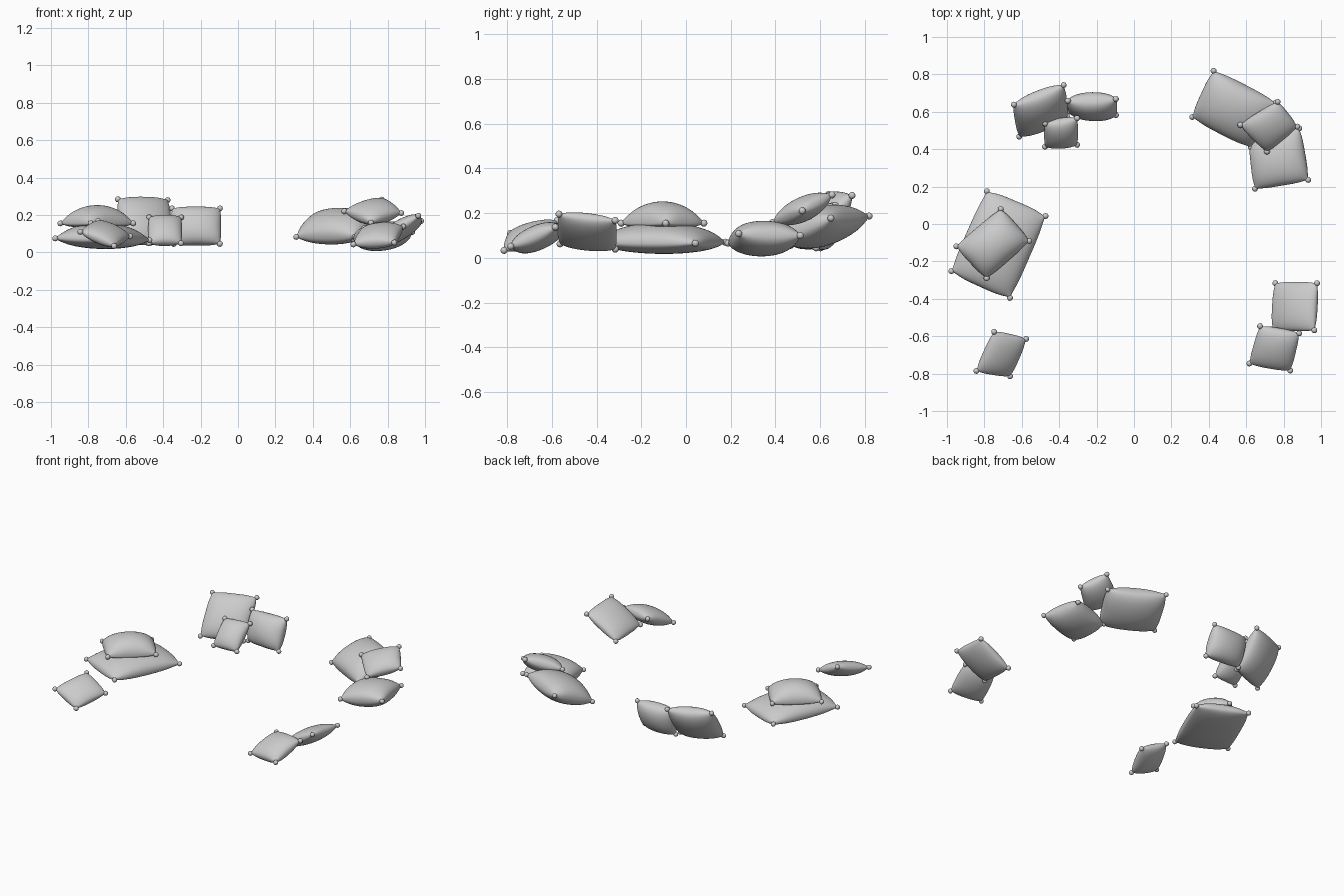
import bpy, bmesh
from math import sin, pi
from mathutils import Vector, Matrix

if "Cube" in bpy.data.objects:
    bpy.data.objects.remove(bpy.data.objects["Cube"])

N = 28  # grid divisions per pillow side


def pillow(name, corners, thick, dome=0.0):
    """Stuffed cushion spanning four corner points, given in ring order."""
    a, b, c, d = [Vector(p) for p in corners]
    mid = (a + b + c + d) / 4
    n = (b - a + c - d).cross(d - a + c - b).normalized()
    if n.z < 0:
        n = -n
    bm = bmesh.new()

    def pinch(t):  # full sides, tucked near the corners, ears at the tips
        return 1.0 - 0.10 * t ** 4 + 0.09 * t ** 16

    def side(sign, rim):
        grid = {}
        for i in range(N + 1):
            for j in range(N + 1):
                if rim and (i in (0, N) or j in (0, N)):
                    grid[i, j] = rim[i, j]
                    continue
                s = sin(pi / 2 * (2 * i / N - 1))
                t = sin(pi / 2 * (2 * j / N - 1))
                u, v = s * pinch(t), t * pinch(s)
                p = (a * (1 - u) * (1 - v) + b * (1 + u) * (1 - v)
                     + c * (1 + u) * (1 + v) + d * (1 - u) * (1 + v)) / 4
                q = max(0.0, (1 - s * s) * (1 - t * t))
                grid[i, j] = bm.verts.new(
                    p + n * (sign * thick / 2 * q ** 0.42 + dome * q ** 0.5))
        for i in range(N):
            for j in range(N):
                bm.faces.new((grid[i, j], grid[i + 1, j],
                              grid[i + 1, j + 1], grid[i, j + 1]))
        return grid

    top = side(1, None)
    side(-1, top)
    # rounded corner ears
    for p in (a, b, c, d):
        pos = p.lerp(mid, 0.05)
        bmesh.ops.create_icosphere(bm, subdivisions=2, radius=0.016,
                                   matrix=Matrix.Translation(pos))
    bmesh.ops.recalc_face_normals(bm, faces=bm.faces)
    for f in bm.faces:
        f.smooth = True
    me = bpy.data.meshes.new(name)
    bm.to_mesh(me)
    bm.free()
    bpy.context.collection.objects.link(bpy.data.objects.new(name, me))


# left stack
pillow("left_floor_cushion", [(-.79, .19, .07), (-.46, .05, .065),
       (-.66, -.41, .07), (-.99, -.26, .075)], .14, .018)
pillow("left_top_pillow", [(-.71, .09, .155), (-.55, -.09, .155),
       (-.79, -.30, .155), (-.96, -.12, .155)], .125, .035)

# front left single pillow
pillow("front_left_pillow", [(-.75, -.57, .17), (-.57, -.61, .085),
       (-.66, -.82, .03), (-.85, -.79, .11)], .095)

# front right pair
pillow("front_right_pillow_back", [(.75, -.31, .035), (.985, -.31, .17),
       (.97, -.575, .20), (.735, -.57, .06)], .10)
pillow("front_right_pillow_front", [(.67, -.54, .13), (.89, -.58, .14),
       (.84, -.79, .05), (.61, -.75, .04)], .11)

# back right pile
pillow("back_right_large_cushion", [(.42, .83, .19), (.30, .57, .08),
       (.63, .40, .08), (.77, .65, .18)], .17, .01)
pillow("back_right_low_pillow", [(.61, .45, .07), (.89, .52, .10),
       (.94, .23, .11), (.64, .18, .065)], .155)
pillow("back_right_top_pillow", [(.56, .53, .22), (.77, .66, .285),
       (.88, .52, .21), (.71, .38, .155)], .11)

# back left leaning pillows
pillow("back_left_large_cushion", [(-.65, .64, .29), (-.37, .75, .285),
       (-.35, .57, .045), (-.62, .46, .05)], .14)
pillow("back_left_side_pillow", [(-.36, .66, .24), (-.09, .67, .24),
       (-.09, .58, .04), (-.35, .60, .04)], .14)
pillow("back_left_small_pillow", [(-.48, .54, .19), (-.30, .57, .19),
       (-.30, .42, .045), (-.48, .41, .045)], .105)
